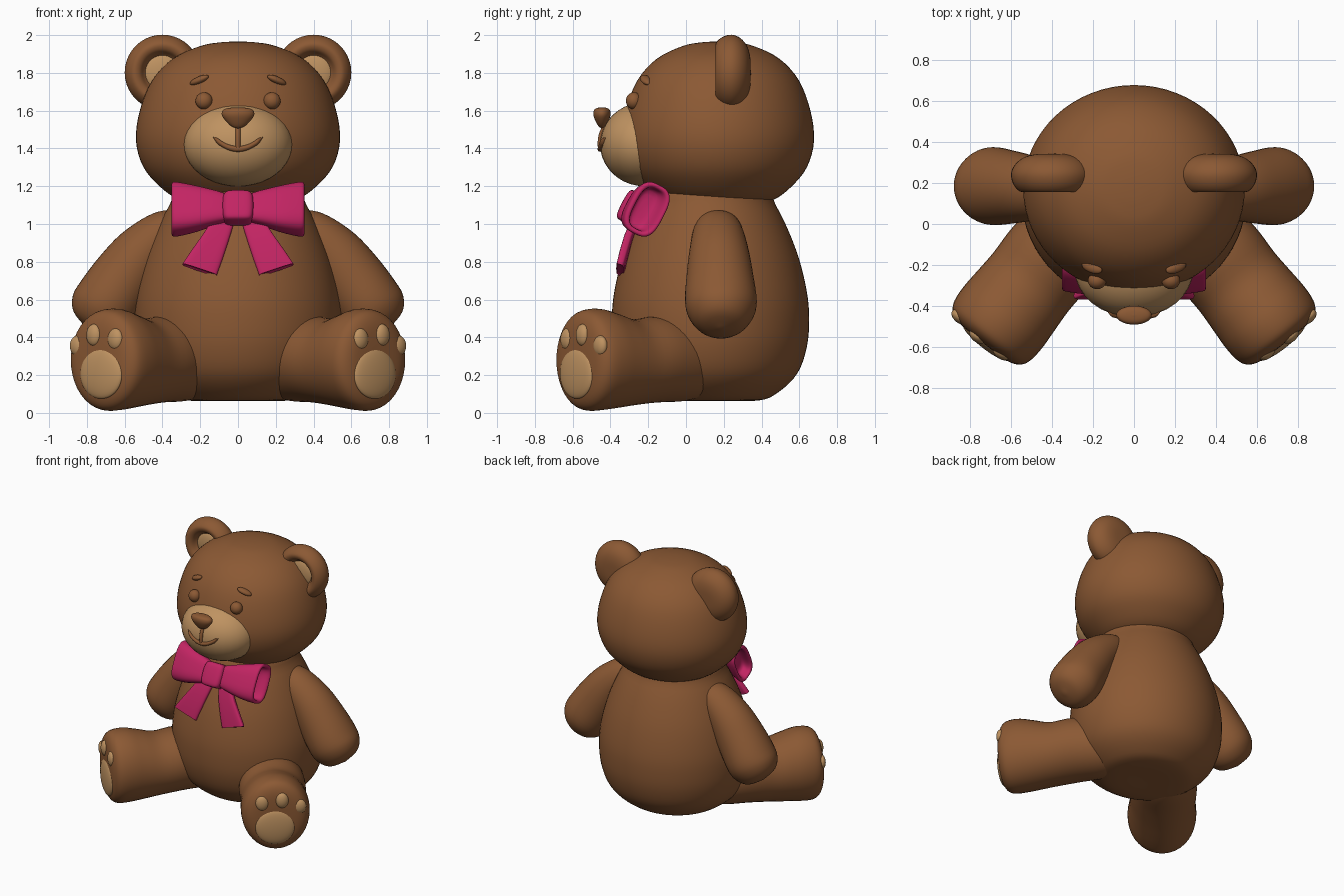
import bpy, bmesh, math
from mathutils import Vector, Matrix

if "Cube" in bpy.data.objects:
    bpy.data.objects.remove(bpy.data.objects["Cube"], do_unlink=True)

X, Y, Z = Vector((1, 0, 0)), Vector((0, 1, 0)), Vector((0, 0, 1))
SIDES = (("left", 1), ("right", -1))


def material(name, color):
    m = bpy.data.materials.new(name)
    m.use_nodes = True
    m.diffuse_color = (*color, 1)
    bsdf = m.node_tree.nodes["Principled BSDF"]
    bsdf.inputs["Base Color"].default_value = (*color, 1)
    bsdf.inputs["Roughness"].default_value = 0.8
    return m


BROWN = material("brown plush", (0.26, 0.1, 0.034))
TAN = material("tan plush", (0.52, 0.29, 0.12))
PINK = material("magenta ribbon", (0.54, 0.018, 0.125))


def finish(name, bm, mat, side=1):
    for v in bm.verts:
        v.co.x *= side
    bmesh.ops.remove_doubles(bm, verts=bm.verts, dist=0.0004)
    bmesh.ops.recalc_face_normals(bm, faces=bm.faces)
    mesh = bpy.data.meshes.new(name)
    bm.to_mesh(mesh)
    bm.free()
    mesh.materials.append(mat)
    mesh.shade_smooth()
    mesh.set_sharp_from_angle(angle=math.radians(50))
    obj = bpy.data.objects.new(name, mesh)
    bpy.context.collection.objects.link(obj)
    return obj


def smooth_path(pts, steps):
    """Catmull-Rom resampling of number tuples."""
    p = [Vector(q) for q in pts]
    out = []
    for i in range(len(p) - 1):
        a, b, c, d = p[max(i - 1, 0)], p[i], p[i + 1], p[min(i + 2, len(p) - 1)]
        for k in range(steps):
            t = k / steps
            out.append(b + (c - a) * (t / 2) + (a * 2 - b * 5 + c * 4 - d) * (t * t / 2)
                       + (b * 3 - a - c * 3 + d) * (t ** 3 / 2))
    return out + [p[-1]]


def loft(name, stations, mat, u=X, v=Y, side=1, steps=4, n=40, power=2):
    """Skin rings; each station is x, y, z, radius along u, radius along v."""
    bm = bmesh.new()
    rings = []
    for x, y, z, ru, rv in smooth_path(stations, steps):
        ring = []
        for k in range(n):
            a = math.tau * k / n
            c, s = math.cos(a), math.sin(a)
            c = math.copysign(abs(c) ** (2 / power), c)
            s = math.copysign(abs(s) ** (2 / power), s)
            ring.append(bm.verts.new(Vector((x, y, z)) + u * (c * ru) + v * (s * rv)))
        rings.append(ring)
    for r0, r1 in zip(rings, rings[1:]):
        for k in range(n):
            j = (k + 1) % n
            bm.faces.new((r0[k], r0[j], r1[j], r1[k]))
    return finish(name, bm, mat, side)


def ellipsoid(name, center, radii, mat, axes=(X, Y, Z), side=1):
    m = Matrix([a * r for a, r in zip(axes, radii)]).transposed().to_4x4()
    m.translation = center
    bm = bmesh.new()
    bmesh.ops.create_uvsphere(bm, u_segments=32, v_segments=20, radius=1, matrix=m)
    return finish(name, bm, mat, side)


# Torso and head, turned from profiles of (radius, height)
torso = [(0, .065), (.25, .065), (.36, .11), (.46, .21), (.51, .35), (.522, .5),
         (.51, .64), (.47, .81), (.41, .97), (.345, 1.1), (.28, 1.2), (0, 1.22)]
loft("torso", [(0, .13, z, r * 1.05, r) for r, z in torso], BROWN, n=64)
head = [(0, 1.108), (.2, 1.11), (.31, 1.127), (.41, 1.195), (.5, 1.3), (.54, 1.44),
        (.52, 1.6), (.455, 1.76), (.345, 1.875), (.2, 1.942), (.09, 1.962), (0, 1.966)]
loft("head", [(0, .17, z, r, r * .94) for r, z in head], BROWN, n=64)

# Muzzle with nose and mouth
MUZZLE, MUZZLE_R = Vector((0, -.22, 1.422)), (.29, .235, .222)
ellipsoid("muzzle", MUZZLE, MUZZLE_R, TAN)


def muzzle_y(x, z):
    k = 1 - (x / MUZZLE_R[0]) ** 2 - ((z - MUZZLE.z) / MUZZLE_R[2]) ** 2
    return MUZZLE.y - MUZZLE_R[1] * math.sqrt(k)


nose = [(0, 1.505), (.03, 1.515), (.06, 1.54), (.085, 1.575), (.08, 1.602), (.05, 1.614), (0, 1.618)]
loft("nose", [(0, -.445, z, r, r * .53) for r, z in nose], BROWN)
mouth = []
for i in range(-6, 7):
    x = .022 * i
    z = 1.397 + 3.6 * x * x
    r = 0 if abs(i) == 6 else .015
    mouth.append((x, muzzle_y(x, z), z, r, r))
loft("mouth", mouth, BROWN, Y, Z, n=12)
loft("mouth_line", [(0, muzzle_y(0, z), z, .013, .013) for z in (1.4, 1.44, 1.48, 1.53)],
     BROWN, n=12)

LEG_DIR = Vector((.62, -.785, 0))
LEG_SIDE = Vector((.785, .62, 0))
ARM_V = Vector((.77, 0, .63))
BOW_UP = Vector((0, .46, .89))
BOW_BACK = Vector((0, .89, -.46))

for label, s in SIDES:
    # Eyes and brows
    ellipsoid(label + "_eye", (.18, -.276, 1.652), (.045, .042, .045), BROWN, side=s)
    ellipsoid(label + "_brow", (.205, -.212, 1.762), (.055, .028, .019), BROWN,
              (Vector((.89, .25, -.38)), Y, Vector((.38, 0, .92))), s)

    # Ears: thick discs dished at the front
    ear = [(0, .1), (.08, .097), (.14, .08), (.182, .045), (.2, 0), (.188, -.05),
           (.155, -.085), (.12, -.078), (.095, -.045), (.07, -.03), (0, -.028)]
    loft(label + "_ear", [(.4, .243 + d, 1.802, r, r) for r, d in ear], BROWN, X, Z, s)
    ellipsoid(label + "_inner_ear", (.4, .215, 1.802), (.102, .028, .102), TAN, side=s)

    # Arms
    loft(label + "_arm", [
        (.26, .17, 1.05, 0, 0), (.30, .17, 1.02, .09, .085), (.38, .17, .965, .13, .125),
        (.5, .175, .85, .158, .155), (.6, .18, .715, .178, .175),
        (.69, .185, .585, .19, .182), (.745, .185, .515, .165, .168),
        (.785, .185, .465, .105, .11), (.8, .185, .447, 0, 0)], BROWN, Y, ARM_V, s)

    # Legs: (distance along leg, half width, bottom, top)
    leg = [(-.16, 0, .26, .26), (-.1, .15, .11, .42), (0, .21, .065, .485), (.2, .235, .055, .51),
           (.36, .232, .04, .495), (.48, .238, .025, .525), (.58, .243, .014, .55),
           (.66, .236, .012, .548), (.705, .213, .035, .525), (.73, .165, .09, .47),
           (.738, .09, .17, .38), (.738, 0, .28, .28)]
    hip = Vector((.28, 0, 0))
    loft(label + "_leg", [(*(hip + LEG_DIR * d + Z * ((lo + hi) / 2)), w, (hi - lo) / 2)
                          for d, w, lo, hi in leg], BROWN, LEG_SIDE, Z, s)

    # Paw pads: (name, sideways, height, distance, half width, half height)
    for pad, a, z, d, w, h in (("sole", -.01, .208, .728, .14, .133), ("outer_toe", .165, .355, .708, .048, .055),
                               ("middle_toe", .04, .412, .728, .046, .058), ("inner_toe", -.1, .39, .72, .048, .058)):
        ellipsoid(f"{label}_{pad}_pad", hip + LEG_DIR * d + LEG_SIDE * a + Z * z,
                  (w, .03, h), TAN, (LEG_SIDE, LEG_DIR, Z), s)

    # Bow loops, hollow at the outer ends
    loft(label + "_bow_loop", [
        (.04, -.275, 1.085, .07, .035), (.12, -.265, 1.085, .095, .055),
        (.23, -.24, 1.08, .125, .08), (.32, -.212, 1.078, .143, .095),
        (.348, -.205, 1.078, .14, .092), (.343, -.205, 1.078, .12, .07),
        (.28, -.225, 1.08, .1, .05), (.27, -.225, 1.08, 0, 0)],
        PINK, BOW_UP, BOW_BACK, s, power=3)

    # Bow tails
    loft(label + "_bow_tail", [
        (.06, -.25, 1.05, 0, 0), (.06, -.25, 1.05, .045, .02), (.12, -.305, .92, .07, .024),
        (.197, -.345, .77, .094, .024), (.2, -.35, .762, .084, .016), (.2, -.35, .762, 0, 0)],
        PINK, Vector((.95, 0, .31)), Vector((0, .92, -.35)), s, steps=2, power=4)

# Bow knot
knot = [(-.088, 0), (-.086, .6), (-.072, .9), (-.03, 1), (.03, 1), (.072, .9), (.086, .6), (.088, 0)]
loft("bow_knot", [(*(Vector((0, -.285, 1.085)) + BOW_UP * d), .082 * k, .06 * k) for d, k in knot],
     PINK, X, BOW_BACK, power=4)
